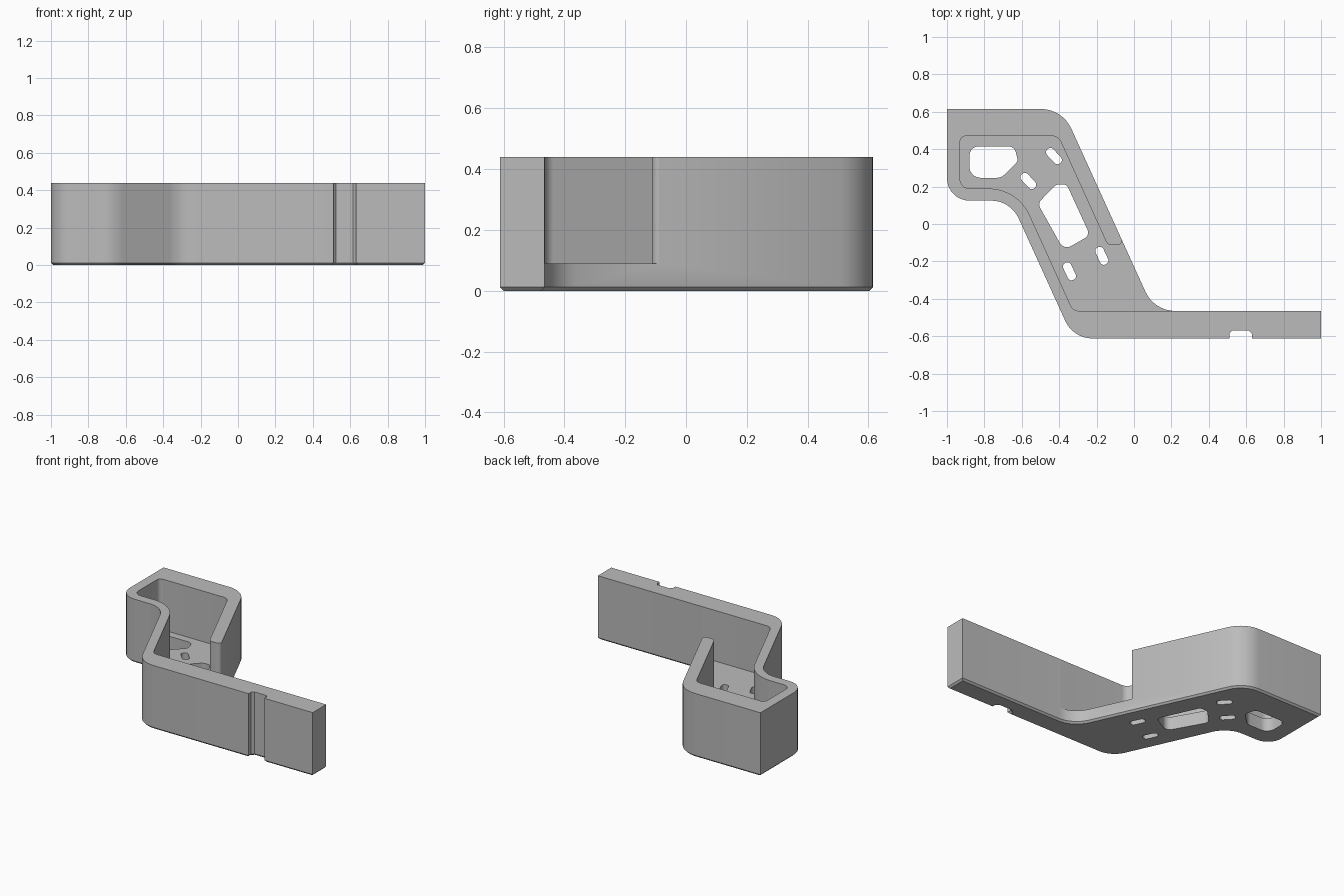
import bpy, bmesh, math
from mathutils import Vector

cube = bpy.data.objects.get("Cube")
if cube:
    bpy.data.objects.remove(cube, do_unlink=True)

HEIGHT, FLOOR = 0.44, 0.09


def rounded(corners, steps=8):
    """Replace each (x, y, radius) corner by a tangent arc."""
    out, n = [], len(corners)
    for i, (x, y, r) in enumerate(corners):
        p = Vector((x, y))
        if not r:
            out.append(p)
            continue
        a = (Vector(corners[i - 1][:2]) - p).normalized()
        b = (Vector(corners[(i + 1) % n][:2]) - p).normalized()
        half = a.angle(b) / 2
        centre = p + (a + b).normalized() * r / math.sin(half)
        start = p + a * r / math.tan(half) - centre
        end = p + b * r / math.tan(half) - centre
        sweep = math.pi - 2 * half
        for k in range(steps + 1):
            t = k / steps
            arc = start * math.sin((1 - t) * sweep) + end * math.sin(t * sweep)
            out.append(centre + arc / math.sin(sweep))
    return out


def prism(name, points, z0, z1, chamfer=0):
    bm = bmesh.new()
    base = bm.faces.new([bm.verts.new((p.x, p.y, z0)) for p in points])
    ext = bmesh.ops.extrude_face_region(bm, geom=[base], use_keep_orig=True)
    top = [v for v in ext["geom"] if isinstance(v, bmesh.types.BMVert)]
    bmesh.ops.translate(bm, verts=top, vec=(0, 0, z1 - z0))
    bmesh.ops.recalc_face_normals(bm, faces=bm.faces)
    if chamfer:
        rim = [e for e in bm.edges if all(v.co.z < z0 + 1e-5 for v in e.verts)]
        bmesh.ops.bevel(bm, geom=rim, offset=chamfer, segments=1,
                        affect="EDGES", clamp_overlap=True)
    mesh = bpy.data.meshes.new(name)
    bm.to_mesh(mesh)
    bm.free()
    obj = bpy.data.objects.new(name, mesh)
    bpy.context.collection.objects.link(obj)
    return obj


def slot(cx, cy, degrees, length=0.1, width=0.046):
    """Corners of a round-ended slot lying along the given direction."""
    u = Vector((math.cos(math.radians(degrees)), math.sin(math.radians(degrees))))
    v = Vector((-u.y, u.x))
    c = Vector((cx, cy))
    signs = ((-1, -1), (1, -1), (1, 1), (-1, 1))
    pts = [c + u * (s * length / 2) + v * (t * width / 2) for s, t in signs]
    return [(p.x, p.y, width * 0.45) for p in pts]


# Bracket body, with a notch in the front of the arm
body_outline = [
    (-1, 0.615, 0), (-0.383, 0.615, 0.18), (0.108, -0.465, 0.175),
    (1, -0.465, 0), (1, -0.612, 0),
    (0.63, -0.612, 0), (0.63, -0.585, 0), (0.615, -0.57, 0),
    (0.525, -0.57, 0), (0.51, -0.585, 0), (0.51, -0.612, 0),
    (-0.325, -0.612, 0.16), (-0.66, 0.125, 0.16), (-1, 0.125, 0.12),
]
body = prism("bracket_body", rounded(body_outline), 0, HEIGHT, chamfer=0.012)

# Pocket above the floor, open on the back of the slanted part
pocket = [
    (-0.93, 0.47, 0.03), (-0.405, 0.47, 0.05), (-0.141, -0.112, 0.03),
    (-0.053, -0.112, 0.025), (-0.09, 0, 0), (0.3, 0, 0), (0.3, -0.3, 0),
    (0.21, -0.465, 0), (-0.325, -0.465, 0.05), (-0.623, 0.19, 0.24),
    (-0.93, 0.19, 0.05),
]

# Openings through the floor
window_end = [(-0.88, 0.415, 0.05), (-0.64, 0.415, 0.04), (-0.62, 0.335, 0.03),
              (-0.71, 0.247, 0.06), (-0.88, 0.247, 0.06)]
window_middle = [(-0.515, 0.11, 0.035), (-0.415, 0.212, 0.04), (-0.36, 0.212, 0.03),
                 (-0.235, -0.06, 0.035), (-0.375, -0.14, 0.045)]
openings = [window_end, window_middle,
            slot(-0.565, 0.23, -47), slot(-0.428, 0.363, -47),
            slot(-0.345, -0.253, -65), slot(-0.172, -0.17, -65)]

cutters = [prism("pocket_cutter", rounded(pocket), FLOOR, HEIGHT + 0.1)]
cutters += [prism("opening_cutter", rounded(o), -0.1, 0.2) for o in openings]

bpy.ops.object.select_all(action="DESELECT")
bpy.context.view_layer.objects.active = body
body.select_set(True)
for cutter in cutters:
    cutter.hide_render = True
    mod = body.modifiers.new("cut", "BOOLEAN")
    mod.operation = "DIFFERENCE"
    mod.solver = "EXACT"
    mod.object = cutter
    bpy.ops.object.modifier_apply(modifier=mod.name)
    bpy.data.objects.remove(cutter, do_unlink=True)

# Plain grey finish
colour = (0.5, 0.5, 0.5, 1)
grey = bpy.data.materials.new("plain_grey")
grey.use_nodes = True
grey.diffuse_color = colour
grey.node_tree.nodes["Principled BSDF"].inputs["Base Color"].default_value = colour
body.data.materials.clear()
body.data.materials.append(grey)
bpy.ops.object.shade_smooth_by_angle(angle=math.radians(30))
